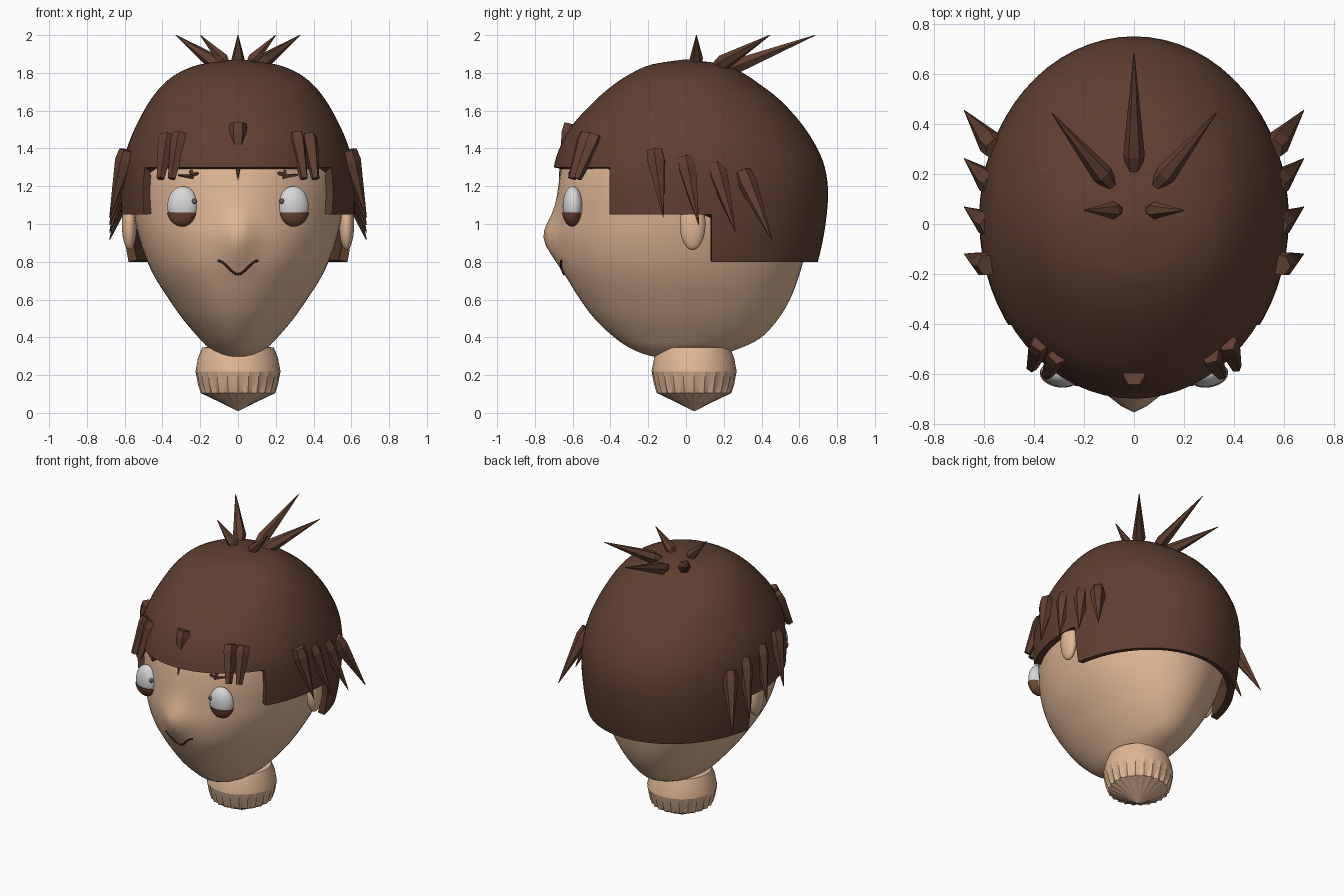
import bpy, bmesh, math
from mathutils import Vector, Matrix
from mathutils.bvhtree import BVHTree

if "Cube" in bpy.data.objects:
    bpy.data.objects.remove(bpy.data.objects["Cube"])


def material(name, rgb):
    m = bpy.data.materials.new(name)
    m.diffuse_color = (*rgb, 1)
    m.use_nodes = True
    m.node_tree.nodes["Principled BSDF"].inputs["Base Color"].default_value = m.diffuse_color
    return m


SKIN = material("skin", (0.75, 0.48, 0.31))
HAIR = material("hair_brown", (0.115, 0.05, 0.03))
WHITE = material("eye_white", (0.68, 0.68, 0.68))
LID = material("eyelid_brown", (0.16, 0.065, 0.035))
PUPIL = material("pupil_grey", (0.12, 0.12, 0.12))
LINE = material("mouth_dark", (0.03, 0.012, 0.008))


def finish(bm, name, mat, angle=35):
    bmesh.ops.recalc_face_normals(bm, faces=bm.faces)
    me = bpy.data.meshes.new(name)
    bm.to_mesh(me)
    bm.free()
    ob = bpy.data.objects.new(name, me)
    bpy.context.collection.objects.link(ob)
    me.materials.append(mat)
    smooth(ob, angle)
    return ob


def smooth(ob, angle):
    bpy.ops.object.select_all(action='DESELECT')
    ob.select_set(True)
    bpy.context.view_layer.objects.active = ob
    if angle:
        bpy.ops.object.shade_smooth_by_angle(angle=math.radians(angle))


def skin_rings(bm, rings):
    """Bridge equal rings of points and close both ends."""
    vs = [[bm.verts.new(p) for p in r] for r in rings]
    n = len(vs[0])
    for a, b in zip(vs, vs[1:]):
        for i in range(n):
            j = (i + 1) % n
            bm.faces.new((a[i], a[j], b[j], b[i]))
    bm.faces.new(vs[0][::-1])
    bm.faces.new(vs[-1])


def refine(rows, steps=3):
    """Catmull-Rom interpolation between the profile rows."""
    out = []
    for i in range(len(rows) - 1):
        p = [rows[max(0, min(len(rows) - 1, i + k))] for k in (-1, 0, 1, 2)]
        for s in range(steps):
            t = s / steps
            out.append([0.5 * (2 * b + (c - a) * t + (2 * a - 5 * b + 4 * c - d) * t * t
                               + (3 * b - a - 3 * c + d) * t ** 3) for a, b, c, d in zip(*p)])
    return out + [rows[-1]]


def loft(rows, sides=64):
    """Stack of ellipses given as height, half width, front y, back y."""
    bm = bmesh.new()
    rings = []
    for z, w, f, b in refine(rows):
        rings.append([Vector((w * math.cos(a), (f + b) / 2 + (b - f) / 2 * math.sin(a), z))
                      for a in (2 * math.pi * i / sides for i in range(sides))])
    skin_rings(bm, rings)
    return bm


def ellipsoid(name, loc, radii, mat, turn=0, below=None):
    bm = bmesh.new()
    bmesh.ops.create_uvsphere(bm, u_segments=32, v_segments=20, radius=1)
    bmesh.ops.transform(bm, verts=bm.verts, matrix=Matrix.Translation(loc)
                        @ Matrix.Rotation(turn, 4, 'Z') @ Matrix.Diagonal((*radii, 1)))
    if below is not None:
        g = bm.verts[:] + bm.edges[:] + bm.faces[:]
        cut = bmesh.ops.bisect_plane(bm, geom=g, plane_co=(0, 0, below),
                                     plane_no=(0, 0, 1), clear_outer=True)
        bmesh.ops.edgeloop_fill(
            bm, edges=[e for e in cut['geom_cut'] if isinstance(e, bmesh.types.BMEdge)])
    return finish(bm, name, mat)


def lock(name, top, tip, radius, end=0.002, sides=6, neck=0.6, mat=HAIR):
    """Tapered tuft, widest a little below its root."""
    top, tip = Vector(top), Vector(tip)
    q = (tip - top).to_track_quat('Z', 'Y')
    bm = bmesh.new()
    skin_rings(bm, [[top.lerp(tip, t) + q @ Vector((r * math.cos(a), r * math.sin(a), 0))
                     for a in (2 * math.pi * i / sides for i in range(sides))]
                    for t, r in ((0, radius * neck), (0.16, radius), (1, end))])
    return finish(bm, name, mat, 0)


# Head with a soft nose bump
bm = loft([(0.29, 0.005, -0.03, 0.02), (0.30, 0.08, -0.18, 0.15), (0.34, 0.15, -0.29, 0.28),
           (0.40, 0.21, -0.38, 0.40), (0.50, 0.295, -0.485, 0.49), (0.60, 0.365, -0.56, 0.55),
           (0.70, 0.43, -0.62, 0.59), (0.80, 0.48, -0.665, 0.62), (0.93, 0.525, -0.69, 0.65),
           (1.05, 0.55, -0.685, 0.67), (1.2, 0.565, -0.675, 0.68), (1.35, 0.55, -0.645, 0.66),
           (1.5, 0.49, -0.55, 0.57), (1.65, 0.40, -0.41, 0.44), (1.75, 0.28, -0.28, 0.31),
           (1.81, 0.005, 0.0, 0.01)])
for v in bm.verts:
    if v.co.y < 0:
        v.co.y -= 0.065 * math.exp(-(v.co.x / 0.08) ** 2 - ((v.co.z - 0.93) / 0.13) ** 2)
bmesh.ops.recalc_face_normals(bm, faces=bm.faces)
face_tree = BVHTree.FromBMesh(bm)
finish(bm, "head", SKIN, 60)


def on_face(x, z):
    return face_tree.ray_cast(Vector((x, -2, z)), Vector((0, 1, 0)))[0]


# Pleated neck
bm = bmesh.new()
rings = []
for z, r, pleat in ((0.01, 0.004, 0), (0.055, 0.09, 0.03), (0.105, 0.19, 0.04), (0.15, 0.207, 0.025),
                    (0.22, 0.224, 0.005), (0.29, 0.212, 0), (0.345, 0.19, 0), (0.352, 0.15, 0)):
    rings.append([(r * (1 + pleat * (-1) ** i) * math.cos(math.pi * i / 24),
                   0.043 + r * (1 + pleat * (-1) ** i) * math.sin(math.pi * i / 24), z)
                  for i in range(48)])
skin_rings(bm, rings)
finish(bm, "neck", SKIN, 25)

# Hair cap with a stepped lower edge
bm = loft([(0.75, 0.58, -0.65, 0.685), (0.9, 0.605, -0.68, 0.722), (1.05, 0.618, -0.70, 0.745),
           (1.18, 0.62, -0.71, 0.752), (1.3, 0.61, -0.70, 0.735), (1.4, 0.588, -0.67, 0.695),
           (1.52, 0.54, -0.605, 0.62), (1.65, 0.468, -0.485, 0.505), (1.74, 0.395, -0.38, 0.39),
           (1.80, 0.315, -0.285, 0.30), (1.845, 0.2, -0.18, 0.195), (1.872, 0.004, 0, 0.008)])
for co, no in [((0, 0, z), (0, 0, 1)) for z in (0.8, 1.05, 1.3)] + \
              [((0, y, 0), (0, 1, 0)) for y in (-0.405, 0.135)]:
    bmesh.ops.bisect_plane(bm, geom=bm.verts[:] + bm.edges[:] + bm.faces[:],
                           plane_co=co, plane_no=no)


def hair_edge(y):
    return 1.3 if y < -0.405 else 1.05 if y < 0.135 else 0.8


gone = [f for f in bm.faces
        if f.calc_center_median().z < hair_edge(f.calc_center_median().y)]
bmesh.ops.delete(bm, geom=gone, context='FACES')
cap = finish(bm, "hair_cap", HAIR, 0)
mod = cap.modifiers.new("thickness", 'SOLIDIFY')
mod.thickness, mod.offset = 0.045, -1
bpy.ops.object.modifier_apply(modifier=mod.name)
smooth(cap, 35)

# Tufts on the crown and in the middle of the fringe
lock("crown_spike_back", (0, 0.2, 1.81), (0, 0.685, 2.0), 0.043)
lock("fringe_lock_middle", (0, -0.605, 1.53), (0, -0.672, 1.235), 0.05, neck=0.9)

for s, side in ((-1, "right"), (1, "left")):
    lock("crown_spike_" + side, (s * 0.09, 0.155, 1.83), (s * 0.33, 0.445, 2.0), 0.043)
    lock("crown_tuft_" + side, (s * 0.06, 0.055, 1.85), (s * 0.2, 0.055, 2.0), 0.036)
    # Row of pointed locks over each ear
    for i, (y, z, ty, tz) in enumerate(((-0.165, 1.39, -0.12, 1.035), (-0.005, 1.352, 0.068, 0.995),
                                        (0.155, 1.315, 0.262, 0.955), (0.3, 1.275, 0.455, 0.915))):
        lock(f"side_lock_{side}_{i + 1}", (s * (0.585 - 0.01 * i), y, z), (s * 0.68, ty, tz), 0.052, neck=0.85)
    # Blunt locks at the corners of the fringe
    for i, (x, y, z, tx, ty) in enumerate(((0.305, -0.525, 1.48, 0.35, -0.605),
                                           (0.375, -0.475, 1.47, 0.41, -0.575))):
        lock(f"fringe_lock_{side}_{i + 1}", (s * x, y, z), (s * tx, ty, 1.24), 0.046, 0.022, 5, 0.85)
    # Ears
    ellipsoid("ear_" + side, (s * 0.575, 0.035, 1.0), (0.04, 0.068, 0.138), SKIN)
    # Eyes with lower lids and pupils
    ellipsoid("eye_" + side, (s * 0.293, -0.60, 1.095), (0.082, 0.052, 0.105), WHITE, s * 0.15)
    ellipsoid("lower_lid_" + side, (s * 0.297, -0.604, 1.093), (0.085, 0.054, 0.107), LID,
              s * 0.15, 1.06)
    ellipsoid("pupil_" + side, (s * 0.232, -0.637, 1.12), (0.014, 0.012, 0.014), PUPIL)
    # Small broken eyebrows
    for i, (xa, za, xb, zb) in enumerate(((0.21, 1.27, 0.265, 1.255), (0.235, 1.25, 0.315, 1.26),
                                          (0.25, 1.285, 0.24, 1.24))):
        lock(f"eyebrow_{side}_{i + 1}", on_face(s * xa, za), on_face(s * xb, zb), 0.012, 0.006, 5)

# Thin smiling mouth
cu = bpy.data.curves.new("mouth", 'CURVE')
cu.dimensions, cu.bevel_depth, cu.bevel_resolution, cu.use_fill_caps = '3D', 0.007, 1, True
sp = cu.splines.new('POLY')
sp.points.add(16)
for i, p in enumerate(sp.points):
    t = (i - 8) / 8
    p.co = (*on_face(0.105 * t, 0.77 - 0.035 * math.cos(math.pi * t)), 1)
cu.materials.append(LINE)
bpy.context.collection.objects.link(bpy.data.objects.new("mouth", cu))
